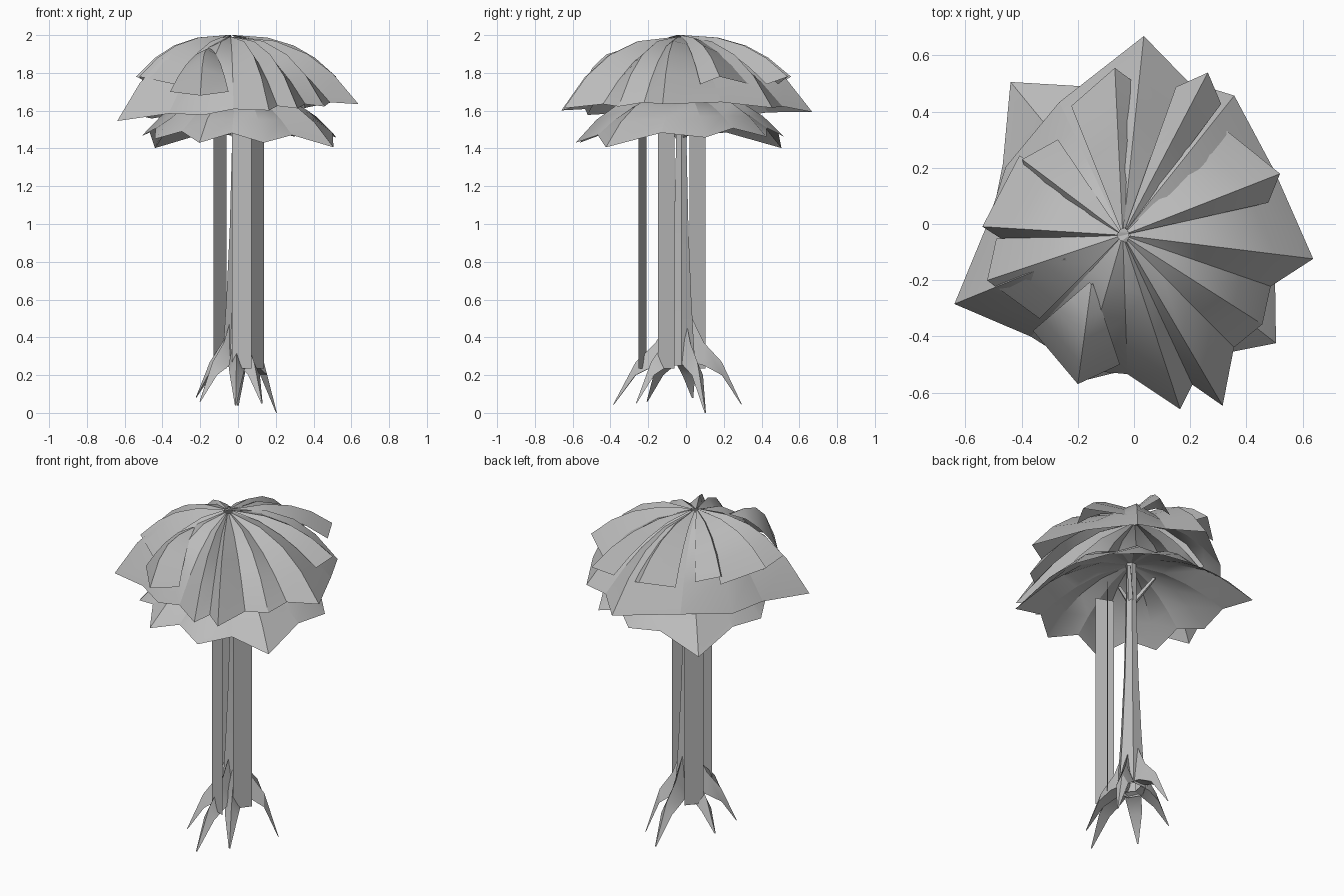
import bpy, bmesh, math
from mathutils import Vector

cube = bpy.data.objects.get("Cube")
if cube:
    bpy.data.objects.remove(cube, do_unlink=True)

GREY = (0.5, 0.5, 0.5, 1)
mat = bpy.data.materials.new("plain grey")
mat.use_nodes = True
mat.diffuse_color = GREY
mat.node_tree.nodes["Principled BSDF"].inputs["Base Color"].default_value = GREY


def finish(bm, name):
    """Turn the mesh into a named, smooth-shaded object with sharp edges kept."""
    mesh = bpy.data.meshes.new(name)
    bm.to_mesh(mesh)
    bm.free()
    ob = bpy.data.objects.new(name, mesh)
    bpy.context.collection.objects.link(ob)
    mesh.materials.append(mat)
    bpy.ops.object.select_all(action='DESELECT')
    ob.select_set(True)
    bpy.context.view_layer.objects.active = ob
    bpy.ops.object.shade_smooth_by_angle(angle=math.radians(30))


def polar(degrees, radius, z=0):
    angle = math.radians(degrees)
    return Vector((radius * math.cos(angle), radius * math.sin(angle), z))


def bridge(bm, rows, closed=False):
    """Skin a list of point rows with quads."""
    rows = [[bm.verts.new(p) for p in row] for row in rows]
    count = len(rows[0])
    for a, b in zip(rows, rows[1:]):
        for i in range(count if closed else count - 1):
            j = (i + 1) % count
            bm.faces.new((a[i], a[j], b[j], b[i]))


def petal(bm, base, left, tip, right, ridge=2.7, edge=1.9):
    """A drooping fan from base to three rim points; the ridge stays higher."""
    rows = []
    for t in (0.04, 0.35, 0.6, 0.8, 1):
        row = []
        for rim, power in ((left, edge), (tip, ridge), (right, edge)):
            point = base.lerp(rim, t)
            point.z = base.z + (rim.z - base.z) * t ** power
            row.append(point)
        rows.append(row)
    bridge(bm, rows)


def petal_ring(bm, base, tips, rim_height):
    """Petals side by side; neighbours meet in a valley between their tips."""
    valleys = []
    for (a, r), (b, s) in zip(tips, tips[1:] + tips[:1]):
        middle = a + ((b - a) % 360) / 2
        valley = polar(middle, 0.87 * (r + s) / 2)
        valley.z = rim_height(valley) + 0.02
        valleys.append(valley)
    for i, (angle, radius) in enumerate(tips):
        tip = polar(angle, radius)
        tip.z = rim_height(tip)
        petal(bm, base, valleys[i], tip, valleys[i - 1])


def tube(bm, stations, sides):
    """Tapered tube of level rings through (centre, radius) stations."""
    bridge(bm, [[centre + polar(360 * i / sides, radius) for i in range(sides)]
                for centre, radius in stations], closed=True)


# Upper foliage: direction and reach of each tip
APEX = Vector((-0.04, -0.04, 1.99))
bm = bmesh.new()
petal_ring(bm, APEX,
           [(-156, 0.7), (-109, 0.55), (-76, 0.68), (-64, 0.72), (-38, 0.58),
            (-11, 0.65), (52, 0.58), (87, 0.67), (156, 0.5)],
           lambda p: 1.59 + 0.07 * p.x)
finish(bm, "upper_foliage")

# Short leaves lying over the main ring: direction, reach, spread to each side
bm = bmesh.new()
for angle, reach, left, right in [(19, 0.55, 27, 10), (64, 0.6, 9, 10),
                                  (97, 0.56, 21, 9), (150, 0.46, 10, 18),
                                  (181, 0.54, 7, 32), (201, 0.56, 24, 15)]:
    petal(bm, APEX + Vector((0, 0, 0.01)),
          polar(angle + left, reach * 0.85, 1.74),
          polar(angle, reach, 1.78),
          polar(angle - right, reach * 0.88, 1.74))
finish(bm, "top_leaves")

# Small raised tuft at the front
bm = bmesh.new()
petal(bm, Vector((-0.15, -0.2, 1.93)), Vector((-0.05, -0.5, 1.7)),
      Vector((-0.2, -0.57, 1.68)), Vector((-0.36, -0.38, 1.7)), ridge=4)
finish(bm, "front_tuft")

# Lower foliage: longer petals hang lower
bm = bmesh.new()
petal_ring(bm, Vector((0, -0.03, 1.7)),
           [(-143, 0.55), (-110, 0.6), (-77, 0.6), (-40, 0.66), (11, 0.53),
            (55, 0.52), (87, 0.52), (131, 0.67), (180, 0.51)],
           lambda p: 1.67 - 0.4 * p.xy.length)
finish(bm, "lower_foliage")

# Trunk with forked branches
HUB = Vector((0, -0.025, 0))
UP = Vector((0, 0, 1))
bm = bmesh.new()
tube(bm, [(HUB + UP * (0.25 + 1.45 * t), 0.03 + 0.055 * (1 - t) ** 2)
          for t in (0, 0.1, 0.25, 0.5, 0.8, 1)], 6)
for angle in (45, 145, 260):
    tube(bm, [(HUB + UP * 1.44, 0.02), (HUB + polar(angle, 0.13, 1.62), 0.012)], 4)
finish(bm, "trunk")

# Splayed roots: ridged blades bending down to pointed tips
bm = bmesh.new()
for angle, reach, tip_z in [(-92, 0.36, 0.04), (-62, 0.27, 0.05), (32, 0.24, 0),
                            (90, 0.32, 0.04), (165, 0.23, 0.08), (222, 0.27, 0.06)]:
    side = polar(angle + 90, 1)
    rows = []
    for t, top, low, width in [(0.18, 0.5, 0.27, 0.035), (0.38, 0.37, 0.25, 0.045),
                               (0.67, 0.27, 0.2, 0.035),
                               (1, tip_z + 0.006, tip_z, 0.004)]:
        centre = HUB + polar(angle, reach * t)
        rows.append([centre + side * width + UP * low, centre + UP * top,
                     centre - side * width + UP * low])
    bridge(bm, rows, closed=True)
finish(bm, "roots")

# Hanging flat strips around the trunk
for name, centre, angle in [("front_strip", Vector((0.02, -0.23, 0)), -22),
                            ("left_strip", Vector((0.105, -0.105, 0)), 52),
                            ("right_strip", Vector((-0.095, 0.06, 0)), 50)]:
    half = polar(angle, 0.055)
    bm = bmesh.new()
    bridge(bm, [[centre - half + UP * z, centre + half + UP * z]
                for z in (0.235, 1.56)])
    finish(bm, name)
